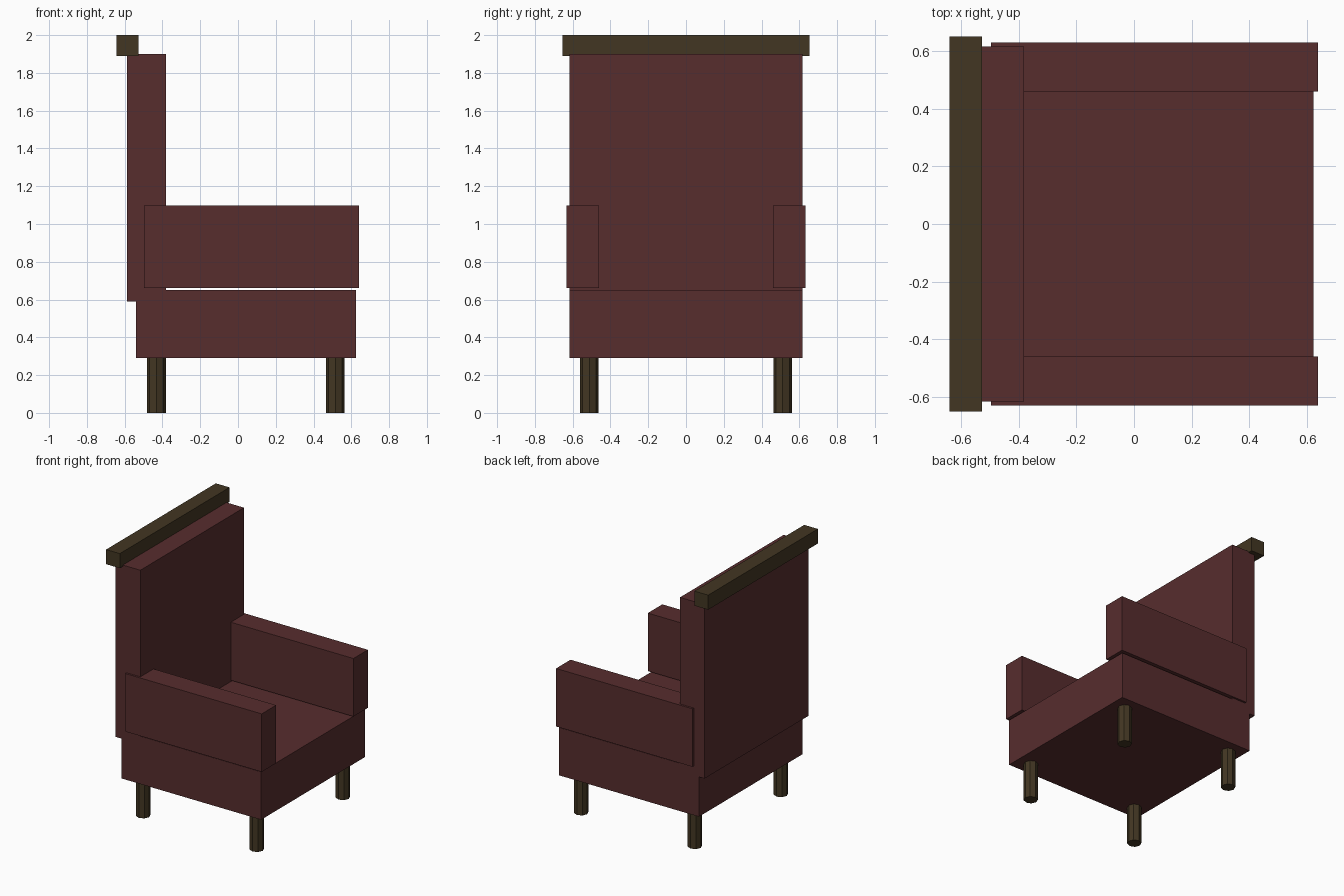
import bpy

cube = bpy.data.objects.get("Cube")
if cube:
    bpy.data.objects.remove(cube, do_unlink=True)


def make_material(name, colour):
    mat = bpy.data.materials.new(name)
    mat.use_nodes = True
    mat.diffuse_color = (*colour, 1)
    mat.node_tree.nodes["Principled BSDF"].inputs["Base Color"].default_value = (*colour, 1)
    return mat


fabric = make_material("dark red fabric", (0.095, 0.026, 0.027))
wood = make_material("dark brown wood", (0.055, 0.037, 0.016))


def finish(name, mat):
    obj = bpy.context.object
    obj.name = name
    obj.data.materials.append(mat)
    return obj


def box(name, mat, x, y, z):
    """Box spanning the given (low, high) range on each axis."""
    spans = (x, y, z)
    bpy.ops.mesh.primitive_cube_add(size=1, location=[(a + b) / 2 for a, b in spans])
    bpy.context.object.scale = [b - a for a, b in spans]
    bpy.ops.object.transform_apply(location=False, rotation=False, scale=True)
    return finish(name, mat)


# Upholstered body and the rail along the top of the back
box("seat", fabric, (-0.54, 0.625), (-0.617, 0.617), (0.29, 0.65))
box("backrest", fabric, (-0.587, -0.382), (-0.617, 0.617), (0.59, 1.9))
box("top_rail", wood, (-0.642, -0.528), (-0.653, 0.653), (1.89, 2.0))

# Arms sit just above the seat, overhanging it slightly
for side, ys in (("near", (-0.632, -0.46)), ("far", (0.46, 0.632))):
    box(f"{side}_arm", fabric, (-0.497, 0.64), ys, (0.66, 1.097))

# Faceted round legs
for end, x in (("rear", -0.432), ("fore", 0.515)):
    for side, y in (("near", -0.512), ("far", 0.512)):
        bpy.ops.mesh.primitive_cylinder_add(vertices=8, radius=0.05, depth=0.3,
                                            location=(x, y, 0.15))
        finish(f"{end}_{side}_leg", wood)
